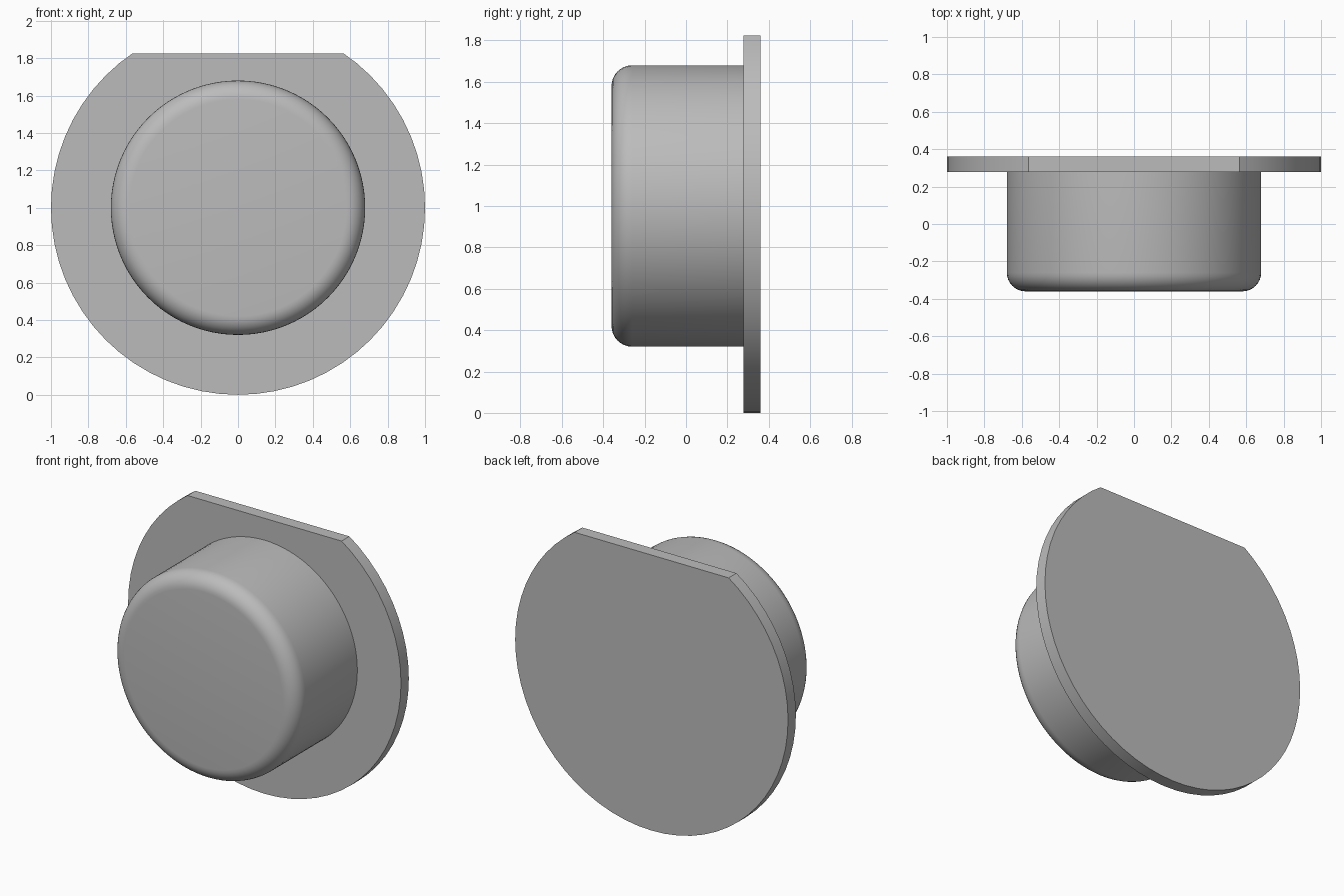
import bpy
import bmesh
import math
from mathutils import Matrix, Vector

cube = bpy.data.objects.get("Cube")
if cube:
    bpy.data.objects.remove(cube, do_unlink=True)

FRONT, SEAT, BACK = -0.36, 0.278, 0.36
FLAT_Z = 1.825

grey = bpy.data.materials.new("plain_grey")
grey.use_nodes = True
colour = (0.5, 0.5, 0.5, 1)
grey.diffuse_color = colour
grey.node_tree.nodes["Principled BSDF"].inputs["Base Color"].default_value = colour


def disc(radius, y0, y1, segments):
    """Closed cylinder along y, centred at z = 1."""
    bm = bmesh.new()
    place = Matrix.Translation((0, (y0 + y1) / 2, 1)) @ Matrix.Rotation(math.pi / 2, 4, 'X')
    bmesh.ops.create_cone(bm, cap_ends=True, segments=segments, radius1=radius,
                          radius2=radius, depth=y1 - y0, matrix=place)
    return bm


def finish(bm, name):
    bmesh.ops.recalc_face_normals(bm, faces=bm.faces)
    mesh = bpy.data.meshes.new(name)
    bm.to_mesh(mesh)
    bm.free()
    mesh.materials.append(grey)
    obj = bpy.data.objects.new(name, mesh)
    bpy.context.collection.objects.link(obj)
    bpy.ops.object.select_all(action='DESELECT')
    obj.select_set(True)
    bpy.context.view_layer.objects.active = obj
    bpy.ops.object.shade_smooth_by_angle(angle=math.radians(30))
    return obj


# Mounting flange: thin disc trimmed flat along its top
bm = disc(1, SEAT, BACK, 64)
cut = bmesh.ops.bisect_plane(bm, geom=bm.verts[:] + bm.edges[:] + bm.faces[:],
                             plane_co=Vector((0, 0, FLAT_Z)),
                             plane_no=Vector((0, 0, 1)), clear_outer=True)
rim = [e for e in cut["geom_cut"] if isinstance(e, bmesh.types.BMEdge)]
bmesh.ops.contextual_create(bm, geom=rim)
finish(bm, "flange")

# Round body with a softened front rim
bm = disc(0.68, FRONT, SEAT, 96)
rim = [e for e in bm.edges if all(v.co.y < FRONT + 0.01 for v in e.verts)]
bmesh.ops.bevel(bm, geom=rim, offset=0.1, offset_type='OFFSET', segments=8,
                profile=0.5, affect='EDGES')
finish(bm, "body")
